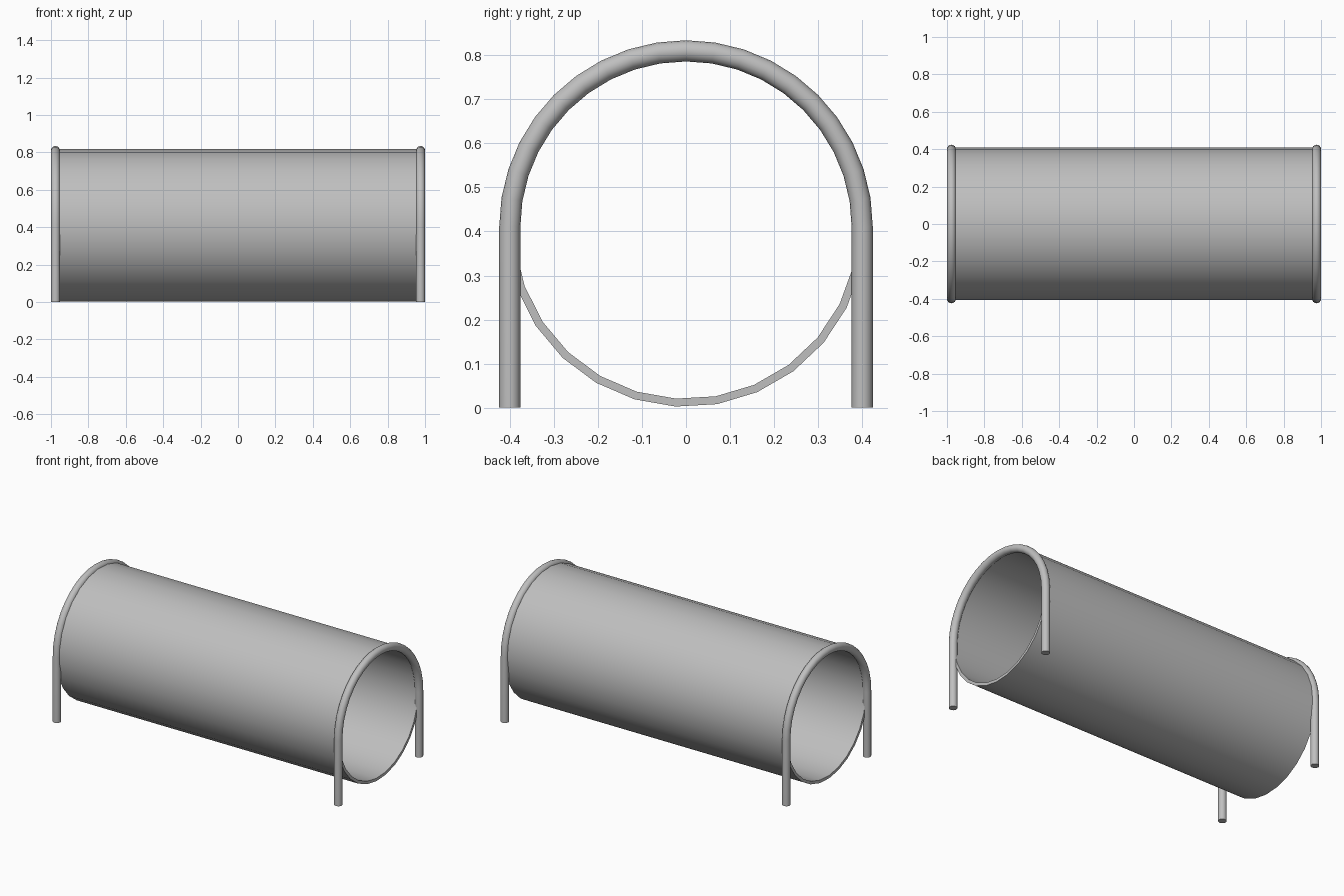
import bpy, bmesh, math
from mathutils import Vector

if "Cube" in bpy.data.objects:
    bpy.data.objects.remove(bpy.data.objects["Cube"])

HALF = 0.976      # arch centre distance from the middle
AXIS = 0.41       # height of the tunnel axis
RADIUS = 0.4      # arch centreline radius

grey = bpy.data.materials.new("light grey")
grey.use_nodes = True
colour = (0.52, 0.52, 0.52, 1)
grey.diffuse_color = colour
grey.node_tree.nodes["Principled BSDF"].inputs["Base Color"].default_value = colour


def sweep(name, rings, loop):
    """Skin equal rings of points; cap the ends unless the rings loop round."""
    bm = bmesh.new()
    verts = [[bm.verts.new(p) for p in ring] for ring in rings]
    n, sides = len(verts), len(verts[0])
    for i in range(n if loop else n - 1):
        a, b = verts[i], verts[(i + 1) % n]
        for j in range(sides):
            k = (j + 1) % sides
            bm.faces.new((a[j], a[k], b[k], b[j]))
    if not loop:
        bm.faces.new(verts[0])
        bm.faces.new(verts[-1])
    bmesh.ops.recalc_face_normals(bm, faces=bm.faces)
    mesh = bpy.data.meshes.new(name)
    bm.to_mesh(mesh)
    bm.free()
    mesh.materials.append(grey)
    obj = bpy.data.objects.new(name, mesh)
    bpy.context.collection.objects.link(obj)
    bpy.ops.object.select_all(action="DESELECT")
    obj.select_set(True)
    bpy.context.view_layer.objects.active = obj
    bpy.ops.object.shade_smooth_by_angle(angle=math.radians(35))
    return obj


# Tunnel: thin-walled open tube
outer, inner = 0.408, 0.39
wall = [(-HALF, outer), (HALF, outer), (HALF, inner), (-HALF, inner)]
segments = 27
rings = []
for i in range(segments):
    a = math.tau * i / segments
    rings.append([(x, r * math.cos(a), AXIS + r * math.sin(a)) for x, r in wall])
sweep("tunnel_tube", rings, True)


# End arches: round bar bent into a hoop with straight legs
def arch(name, x, bar=0.024, sides=16, steps=20):
    stations = [(0, 0)]
    stations += [(math.pi * i / steps, AXIS) for i in range(steps + 1)]
    stations += [(math.pi, 0)]
    rings = []
    for a, z in stations:
        out = Vector((0, math.cos(a), math.sin(a)))
        centre = Vector((x, 0, z)) + out * RADIUS
        rings.append([centre + bar * (out * math.cos(t) + Vector((math.sin(t), 0, 0)))
                      for t in (math.tau * j / sides for j in range(sides))])
    return sweep(name, rings, False)


arch("left_arch", HALF)
arch("right_arch", -HALF)
